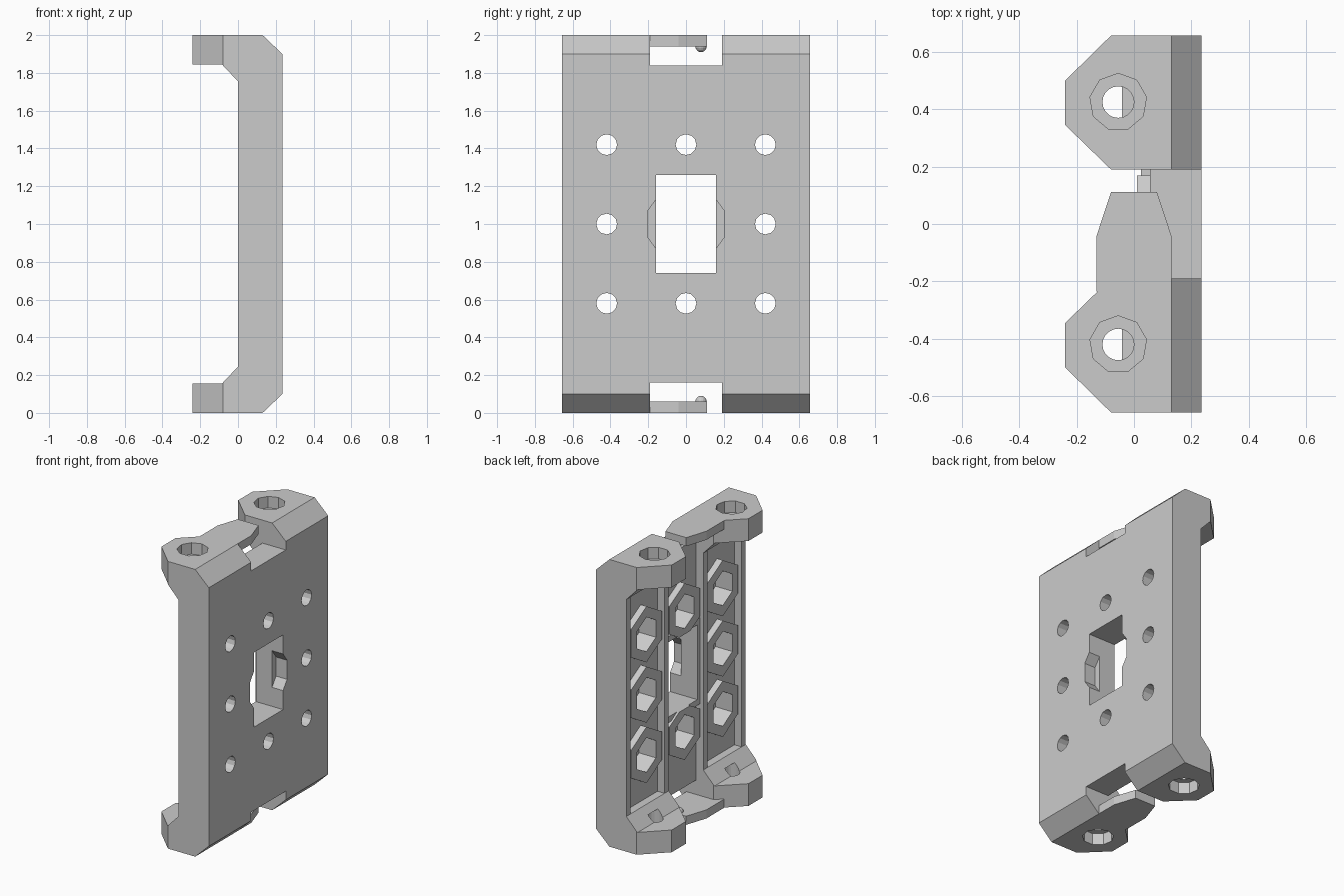
import bpy, bmesh, math
from mathutils import Vector

cube = bpy.data.objects.get("Cube")
if cube:
    bpy.data.objects.remove(cube, do_unlink=True)

grey = bpy.data.materials.new("plain_grey")
grey.use_nodes = True
grey.diffuse_color = (0.6, 0.6, 0.6, 1)
grey.node_tree.nodes["Principled BSDF"].inputs["Base Color"].default_value = grey.diffuse_color


def prism(bm, points, offset):
    """Extrude a flat outline of 3D points along an offset."""
    face = bm.faces.new([bm.verts.new(p) for p in points])
    res = bmesh.ops.extrude_face_region(bm, geom=[face], use_keep_orig=True)
    verts = [g for g in res["geom"] if isinstance(g, bmesh.types.BMVert)]
    bmesh.ops.translate(bm, verts=verts, vec=offset)


def box(bm, x0, x1, y0, y1, z0, z1):
    prism(bm, [(x0, y0, z0), (x1, y0, z0), (x1, y1, z0), (x0, y1, z0)], Vector((0, 0, z1 - z0)))


def rod_x(bm, y, z, r, sides, x0, x1, turn=0.0):
    """Regular prism along x; turn = 0 puts a corner upward."""
    angles = [turn + math.tau * i / sides for i in range(sides)]
    prism(bm, [(x0, y + r * math.sin(a), z + r * math.cos(a)) for a in angles], Vector((x1 - x0, 0, 0)))


def rod_z(bm, x, y, r, sides, z0, z1):
    angles = [math.tau * i / sides for i in range(sides)]
    prism(bm, [(x + r * math.sin(a), y + r * math.cos(a), z0) for a in angles], Vector((0, 0, z1 - z0)))


def finish(name, bm):
    bmesh.ops.recalc_face_normals(bm, faces=bm.faces)
    mesh = bpy.data.meshes.new(name)
    bm.to_mesh(mesh)
    bm.free()
    mesh.materials.append(grey)
    obj = bpy.data.objects.new(name, mesh)
    bpy.context.collection.objects.link(obj)
    return obj


def combine(target, operation, build):
    """Apply one boolean step with a temporary helper shape."""
    bm = bmesh.new()
    build(bm)
    helper = finish("helper", bm)
    helper.hide_render = True
    mod = target.modifiers.new("step", "BOOLEAN")
    mod.operation, mod.object, mod.solver = operation, helper, "EXACT"
    mod.use_self = True
    bpy.context.view_layer.objects.active = target
    bpy.ops.object.modifier_apply(modifier=mod.name)
    bpy.data.objects.remove(helper, do_unlink=True)


HALF, SLOT, FRONT, LUG = 0.657, 0.19, 0.235, 0.155
GRID = [(y, z) for y in (-0.42, 0, 0.42) for z in (0.58, 1, 1.42) if (y, z) != (0, 1)]
HOLES = [(-0.055, y) for y in (-0.42, 0.425)]

# C-shaped body: half side profile mirrored over mid height
half = [(FRONT, 0.1), (0.13, 0), (-0.24, 0), (-0.24, LUG), (-0.085, LUG), (0, 0.245)]
profile = half + [(x, 2 - z) for x, z in reversed(half)]
bm = bmesh.new()
prism(bm, [(x, -HALF, z) for x, z in profile], Vector((0, 2 * HALF, 0)))
body = finish("bracket_body", bm)


# Plan outline that trims the lugs to chamfered corners
def plan(bm):
    side = [(0.3, HALF), (-0.08, HALF), (-0.24, 0.5), (-0.24, 0.345), (-0.08, SLOT), (0, SLOT)]
    outline = side + [(x, -y) for x, y in reversed(side)]
    prism(bm, [(x, y, -0.1) for x, y in outline], Vector((0, 0, 2.2)))


# Slots between the lugs and the recessed back
def recesses(bm):
    for z0, z1 in ((-0.1, 0.16), (1.84, 2.1)):
        box(bm, -0.4, 0.4, -SLOT, SLOT, z0, z1)


def pockets(bm):
    box(bm, -0.1, 0.055, -SLOT, SLOT, 0.1, 1.9)
    for s in (-1, 1):
        y0, y1 = sorted((s * 0.235, s * 0.612))
        box(bm, -0.005, 0.055, y0, y1, 0.245, 1.755)


# Hexagonal bosses and window frame
def bosses(bm):
    for y, z in GRID:
        rod_x(bm, y, z, 0.195, 6, 0.01, 0.1)


def frame(bm):
    box(bm, 0.025, 0.1, -0.2, 0.2, 0.7, 1.3)


# Window with shallow side bulges
def window(bm):
    box(bm, -0.1, 0.4, -0.16, 0.16, 0.74, 1.26)


def bulge(bm):
    rod_x(bm, 0, 1, 0.215, 10, 0.15, 0.4)


# Nut traps, screw holes and countersunk lug holes
def nut_traps(bm):
    for y, z in GRID:
        rod_x(bm, y, z, 0.12, 6, -0.1, 0.14)


def screw_holes(bm):
    for y, z in GRID:
        rod_x(bm, y, z, 0.055, 12, 0.1, 0.4)


def lug_holes(bm):
    for x, y in HOLES:
        rod_z(bm, x, y, 0.055, 20, -0.1, 0.2)
        rod_z(bm, x, y, 0.055, 20, 1.8, 2.1)


def counterbores(bm):
    for x, y in HOLES:
        rod_z(bm, x, y, 0.1, 9, -0.1, 0.08)
        rod_z(bm, x, y, 0.1, 9, 1.92, 2.1)


for operation, build in (("INTERSECT", plan), ("DIFFERENCE", recesses), ("DIFFERENCE", pockets),
                         ("UNION", bosses), ("UNION", frame), ("DIFFERENCE", window),
                         ("DIFFERENCE", bulge), ("DIFFERENCE", nut_traps), ("DIFFERENCE", screw_holes),
                         ("DIFFERENCE", lug_holes), ("DIFFERENCE", counterbores)):
    combine(body, operation, build)

# Thin latch tabs with a round detent, top and bottom
edge = [(0.13, -0.235), (0.13, -0.04), (0.08, 0.112)]
outline = edge + [(-x, y) for x, y in reversed(edge)]
for place, z0, z_bump in (("bottom", 0, 0.06), ("top", 1.94, 1.94)):
    bm = bmesh.new()
    prism(bm, [(x, y, z0) for x, y in outline], Vector((0, 0, 0.06)))
    finish(place + "_latch_tab", bm)
    bm = bmesh.new()
    bmesh.ops.create_uvsphere(bm, u_segments=16, v_segments=10, radius=0.03)
    bmesh.ops.translate(bm, verts=bm.verts, vec=(0, 0.08, z_bump))
    finish(place + "_detent", bm)
